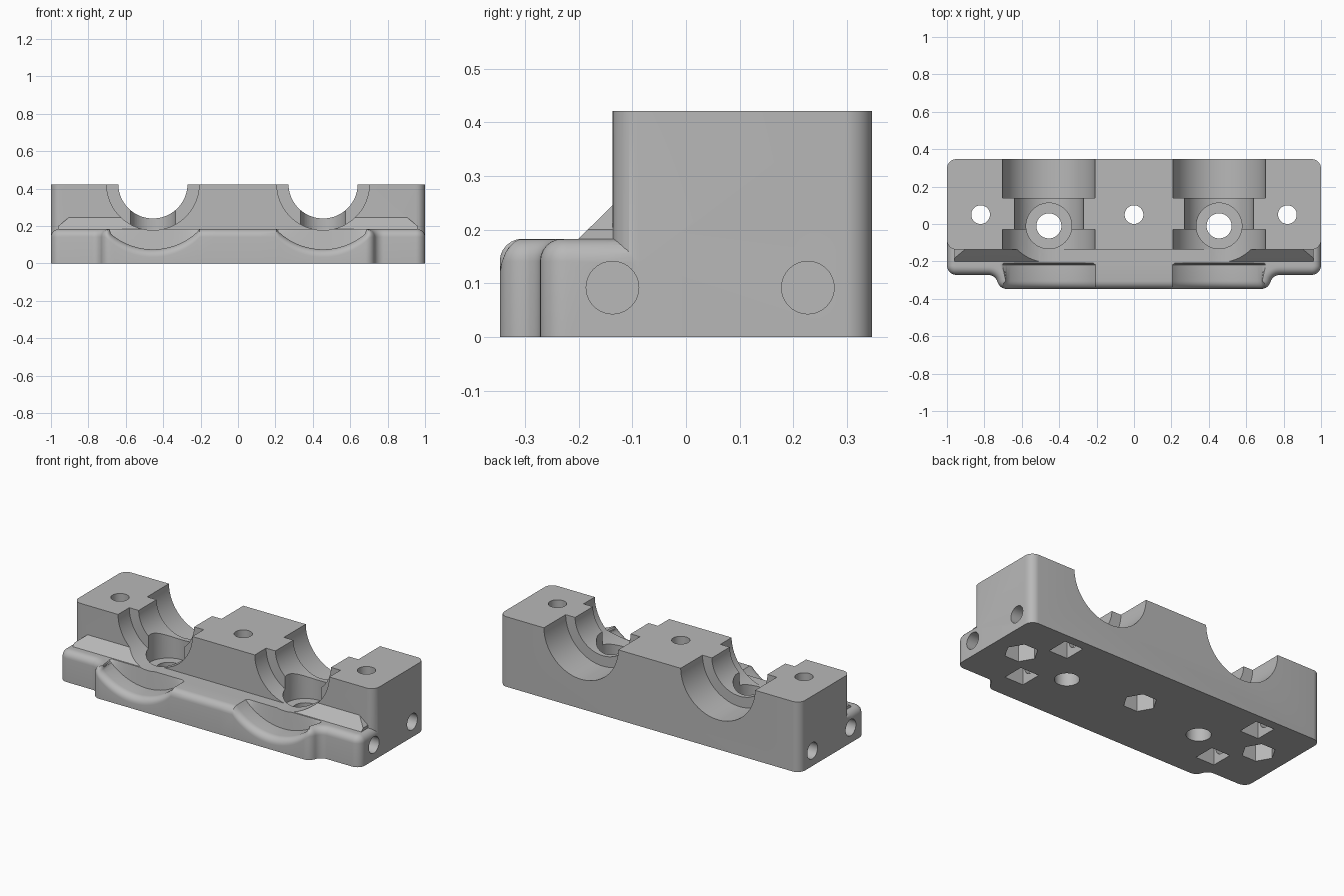
import bpy, bmesh, math
from mathutils import Vector, Matrix

default = bpy.data.objects.get("Cube")
if default:
    bpy.data.objects.remove(default, do_unlink=True)

grey = bpy.data.materials.new("plain_grey")
grey.use_nodes = True
colour = (0.48, 0.48, 0.48, 1)
grey.diffuse_color = colour
grey.node_tree.nodes["Principled BSDF"].inputs["Base Color"].default_value = colour

SEAT_X, AXIS_Z, LEDGE_Z = 0.455, 0.425, 0.183
BACK_Y, FILLET = -0.08, 0.042


def add_object(name, bm):
    bmesh.ops.recalc_face_normals(bm, faces=bm.faces)
    mesh = bpy.data.meshes.new(name)
    bm.to_mesh(mesh)
    bm.free()
    mesh.materials.append(grey)
    obj = bpy.data.objects.new(name, mesh)
    bpy.context.collection.objects.link(obj)
    return obj


def box(name, lo, hi, bevel=0):
    bm = bmesh.new()
    bmesh.ops.create_cube(bm, size=1)
    for v in bm.verts:
        v.co = Vector([l + (c + 0.5) * (h - l) for c, l, h in zip(v.co, lo, hi)])
    if bevel:
        upright = [e for e in bm.edges
                   if abs(e.verts[0].co.z - e.verts[1].co.z) > 0.1]
        bmesh.ops.bevel(bm, geom=upright, offset=bevel, segments=8,
                        profile=0.5, affect='EDGES')
    return add_object(name, bm)


def rod(name, start, end, radius, sides=40, turn=0):
    """Cylinder or prism running from start to end."""
    start, end = Vector(start), Vector(end)
    axis = end - start
    rot = axis.to_track_quat('Z', 'Y').to_matrix().to_4x4()
    bm = bmesh.new()
    bmesh.ops.create_cone(
        bm, cap_ends=True, segments=sides, radius1=radius, radius2=radius,
        depth=axis.length,
        matrix=Matrix.Translation((start + end) / 2) @ rot @ Matrix.Rotation(turn, 4, 'Z'))
    return add_object(name, bm)


def combine(target, tool, operation):
    mod = target.modifiers.new("combine", 'BOOLEAN')
    mod.operation = operation
    mod.solver = 'EXACT'
    mod.object = tool
    tool.hide_render = True
    bpy.context.view_layer.objects.active = target
    bpy.ops.object.modifier_apply(modifier=mod.name)
    bpy.data.objects.remove(tool, do_unlink=True)


def ledge_height(x):
    d = abs(x) - SEAT_X
    if abs(d) > 0.25:
        return LEDGE_Z
    return min(LEDGE_Z, AXIS_Z - math.sqrt(0.35 ** 2 - d * d))


def ledge_outline():
    """Plan of the ledge edge from its left end round the front to its right end."""
    half = [(1, BACK_Y), (1, -0.15)]
    for i in range(9):
        a = math.pi / 2 * i / 8
        half.append((0.95 + 0.05 * math.cos(a), -0.222 - 0.05 * math.sin(a)))
    r, sweep = 0.052, math.asin(0.05 / 0.052)
    for i in range(9):
        a = sweep * i / 8
        half.append((0.78 - r * math.sin(a), -0.324 + r * math.cos(a)))
    for i in range(7, -1, -1):
        a = sweep * i / 8
        half.append((0.68 + r * math.sin(a), -0.295 - r * math.cos(a)))
    half += [(0.66 - 0.02 * i, -0.347) for i in range(23)]
    half += [(0.205, -0.347), (0.12, -0.347)]
    return half + [(-x, y) for x, y in reversed(half)]


def make_ledge():
    pts = [Vector(p) for p in ledge_outline()]
    bm = bmesh.new()
    rows = []
    for i, p in enumerate(pts):
        t = pts[min(i + 1, len(pts) - 1)] - pts[max(i - 1, 0)]
        if i in (0, len(pts) - 1):
            inward = Vector((-math.copysign(1, p.x), 0))
        else:
            inward = Vector((t.y, -t.x)).normalized()
            if inward.y < -1e-4 or (abs(inward.y) < 1e-4 and inward.x * p.x > 0):
                inward = -inward
        z = ledge_height(p.x)
        row = [(p.x, p.y, 0)]
        for k in range(7):
            a = math.pi / 2 * k / 6
            q = p + inward * FILLET * (1 - math.cos(a))
            row.append((q.x, q.y, z - FILLET + FILLET * math.sin(a)))
        # recess floor, its back wall, then the flat top
        end = i in (0, len(pts) - 1)
        bx = max(-0.95, min(0.95, p.x))
        row += [(bx, BACK_Y if end else -0.219, z),
                (bx, BACK_Y if end else -0.208, LEDGE_Z),
                (bx, BACK_Y, LEDGE_Z), (bx, BACK_Y, 0)]
        rows.append([bm.verts.new(c) for c in row])
    n = len(rows[0])
    for a, b in zip(rows, rows[1:]):
        for k in range(n):
            j = (k + 1) % n
            bm.faces.new((a[k], a[j], b[j], b[k]))
    bm.faces.new(rows[0])
    bm.faces.new(rows[-1])
    bmesh.ops.remove_doubles(bm, verts=bm.verts, dist=1e-5)
    bmesh.ops.triangulate(bm, faces=bm.faces)
    return add_object("ledge", bm)


def make_wedge(side):
    bm = bmesh.new()
    outer = [(0.96, -0.2, 0.17), (0.96, -0.2, 0.183), (0.96, -0.183, 0.2),
             (0.905, -0.137, 0.245)]
    inner = [(0.5, y, z) for x, y, z in outer]
    back = [(x, -0.1, z) for x, y, z in outer + inner]
    for x, y, z in outer + inner + back:
        bm.verts.new((side * x, y, z))
    hull = bmesh.ops.convex_hull(bm, input=bm.verts)
    spare = {g for g in hull["geom_interior"] + hull["geom_unused"]
             if isinstance(g, bmesh.types.BMVert)}
    bmesh.ops.delete(bm, geom=list(spare), context='VERTS')
    return add_object("wedge", bm)


# Main block with ledge and wedges
body = box("bearing_block", (-1, -0.137, 0), (1, 0.347, 0.421), bevel=0.05)
combine(body, make_ledge(), 'UNION')
for side in (-1, 1):
    combine(body, make_wedge(side), 'UNION')

cutters = []
for s in (-1, 1):
    x = s * SEAT_X
    # Stepped half-round seats
    for y0, y1, r in ((-0.5, -0.03, 0.2475), (-0.1, 0.2, 0.185), (0.14, 0.5, 0.2475)):
        cutters.append(rod("seat", (x, y0, AXIS_Z), (x, y1, AXIS_Z), r, 80))
    # Counterbored hole under each seat
    cutters.append(rod("counterbore", (x, -0.01, 0.12), (x, -0.01, 0.35), 0.122, 48))
    cutters.append(rod("seat_hole", (x, -0.01, -0.1), (x, -0.01, 0.2), 0.067))
    # End holes with square pockets opening below
    for y in (-0.137, 0.227):
        cutters.append(rod("end_hole", (s * 0.57, y, 0.092), (s * 1.1, y, 0.092), 0.049))
        cutters.append(box("pocket", (s * 0.66 - 0.062, y - 0.065, -0.1),
                           (s * 0.66 + 0.062, y + 0.065, 0.15)))
# Bolt holes with hexagonal pockets below
for x in (-0.82, 0, 0.82):
    cutters.append(rod("bolt_hole", (x, 0.05, -0.1), (x, 0.05, 0.6), 0.05))
    cutters.append(rod("hex_pocket", (x, 0.05, -0.1), (x, 0.05, 0.1), 0.092, 6, math.pi / 6))
for cutter in cutters:
    combine(body, cutter, 'DIFFERENCE')

bpy.ops.object.select_all(action='DESELECT')
body.select_set(True)
bpy.context.view_layer.objects.active = body
bpy.ops.object.shade_smooth_by_angle(angle=math.radians(30))
